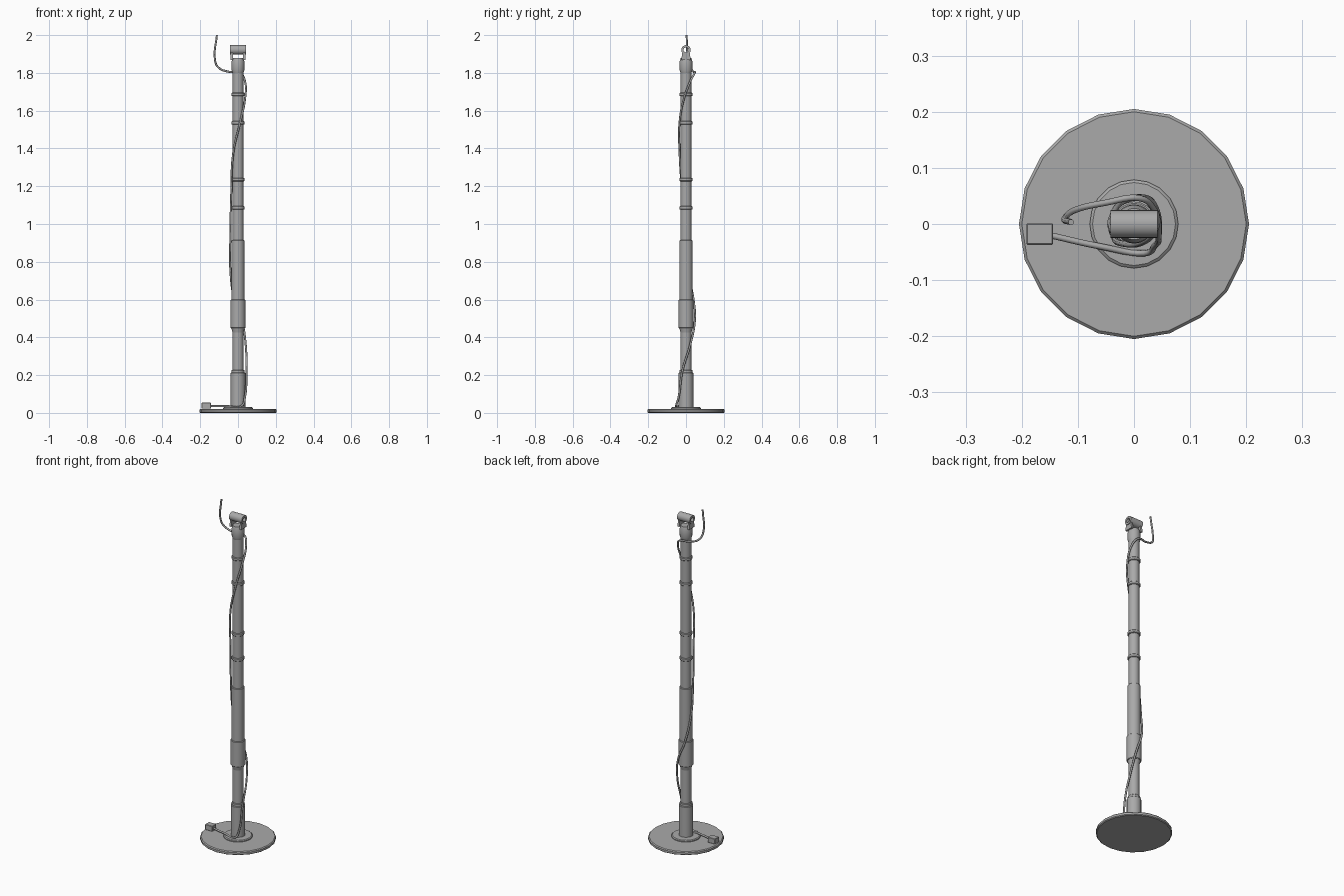
import bpy, bmesh, math
from mathutils import Matrix, Vector

cube = bpy.data.objects.get("Cube")
if cube:
    bpy.data.objects.remove(cube, do_unlink=True)

grey = bpy.data.materials.new("plain grey")
grey.use_nodes = True
colour = (0.4, 0.4, 0.4, 1)
grey.diffuse_color = colour
grey.node_tree.nodes["Principled BSDF"].inputs["Base Color"].default_value = colour


def finish(bm, name, smooth=True):
    bmesh.ops.recalc_face_normals(bm, faces=bm.faces)
    mesh = bpy.data.meshes.new(name)
    bm.to_mesh(mesh)
    bm.free()
    mesh.materials.append(grey)
    obj = bpy.data.objects.new(name, mesh)
    bpy.context.collection.objects.link(obj)
    if smooth:
        bpy.ops.object.select_all(action='DESELECT')
        bpy.context.view_layer.objects.active = obj
        obj.select_set(True)
        bpy.ops.object.shade_smooth_by_angle(angle=math.radians(35))
    return obj


def lathe(name, profile, sides=20, closed=False, turn=None):
    """Spin a (radius, height) profile about z, capping open ends."""
    bm = bmesh.new()
    rings = []
    for r, z in profile:
        rings.append([bm.verts.new((r * math.cos(a), r * math.sin(a), z))
                      for a in (math.tau * i / sides for i in range(sides))])
    pairs = list(zip(rings, rings[1:]))
    if closed:
        pairs.append((rings[-1], rings[0]))
    else:
        bm.faces.new(rings[0])
        bm.faces.new(rings[-1])
    for low, high in pairs:
        for i in range(sides):
            j = (i + 1) % sides
            bm.faces.new((low[i], low[j], high[j], high[i]))
    if turn:
        bm.transform(turn)
    return finish(bm, name)


def collar(name, r, bottom, top, bevel=0.003):
    return lathe(name, [(r - bevel, bottom), (r, bottom + bevel),
                        (r, top - bevel), (r - bevel, top)])


# Round foot and its flange
lathe("base_plate", [(0.2, 0), (0.205, 0.004), (0.205, 0.016), (0.2, 0.021)])
lathe("base_flange", [(0.079, 0.02), (0.079, 0.026), (0.074, 0.03), (0.045, 0.031)])

# Telescoping pole sections
collar("base_socket", 0.039, 0.028, 0.213)
collar("socket_lip", 0.034, 0.21, 0.228)
collar("lower_pole", 0.029, 0.2, 0.46)
lathe("lower_cone", [(0.029, 0.425), (0.036, 0.452)])
collar("lower_grip", 0.04, 0.448, 0.6)
collar("middle_pole", 0.035, 0.59, 0.915)
collar("upper_pole", 0.029, 0.9, 1.82)
for i, height in enumerate((1.086, 1.235, 1.536, 1.686)):
    collar(f"pole_ring_{i + 1}", 0.035, height - 0.009, height + 0.009)

# Head: cap, forked bracket and hollow cross tube
lathe("top_cap", [(0.029, 1.8), (0.034, 1.815), (0.034, 1.86), (0.028, 1.878)])
across = Matrix.Translation((0, 0, 1.922)) @ Matrix.Rotation(math.pi / 2, 4, 'Y')
lathe("cross_tube", [(0.025, -0.042), (0.025, 0.042), (0.013, 0.042), (0.013, -0.042)],
      closed=True, turn=across)
for side, label in ((1, "left"), (-1, "right")):
    bm = bmesh.new()
    bmesh.ops.create_cube(bm, size=1)
    for v in bm.verts:
        low = v.co.z < 0
        v.co = Vector((side * 0.033 + v.co.x * 0.012,
                       v.co.y * (0.05 if low else 0.04), 1.868 if low else 1.904))
    finish(bm, f"{label}_bracket_arm", smooth=False)

# Plug box at the cable end
bm = bmesh.new()
bmesh.ops.create_cube(bm, size=1)
bm.transform(Matrix.Translation((-0.168, -0.018, 0.038)) @ Matrix.Diagonal((0.048, 0.038, 0.032, 1)))
bmesh.ops.bevel(bm, geom=bm.edges[:], offset=0.002, segments=1, affect='EDGES')
finish(bm, "plug_box", smooth=False)

# Cable wound once around the pole
path = [(-0.15, -0.02, .036), (-.06, -.04, .036), (.02, -.052, .038), (.036, -.04, .08),
        (.044, -.02, .22), (.04, .025, .37), (.02, .047, .49), (-.02, .04, .6),
        (-.04, .01, .75), (-.04, -.01, .95), (-.036, -.02, 1.15), (-.025, -.034, 1.38),
        (.012, -.034, 1.54), (.037, -.012, 1.66), (.036, .025, 1.76), (.01, .046, 1.8),
        (-.05, .038, 1.806), (-.105, .025, 1.83), (-.122, .012, 1.87), (-.112, .003, 2)]
curve = bpy.data.curves.new("cable", 'CURVE')
curve.dimensions = '3D'
curve.bevel_depth = 0.0055
curve.bevel_resolution = 2
curve.resolution_u = 6
curve.use_fill_caps = True
spline = curve.splines.new('BEZIER')
spline.bezier_points.add(len(path) - 1)
for point, co in zip(spline.bezier_points, path):
    point.co = co
    point.handle_left_type = point.handle_right_type = 'AUTO'
curve.materials.append(grey)
bpy.context.collection.objects.link(bpy.data.objects.new("cable", curve))
